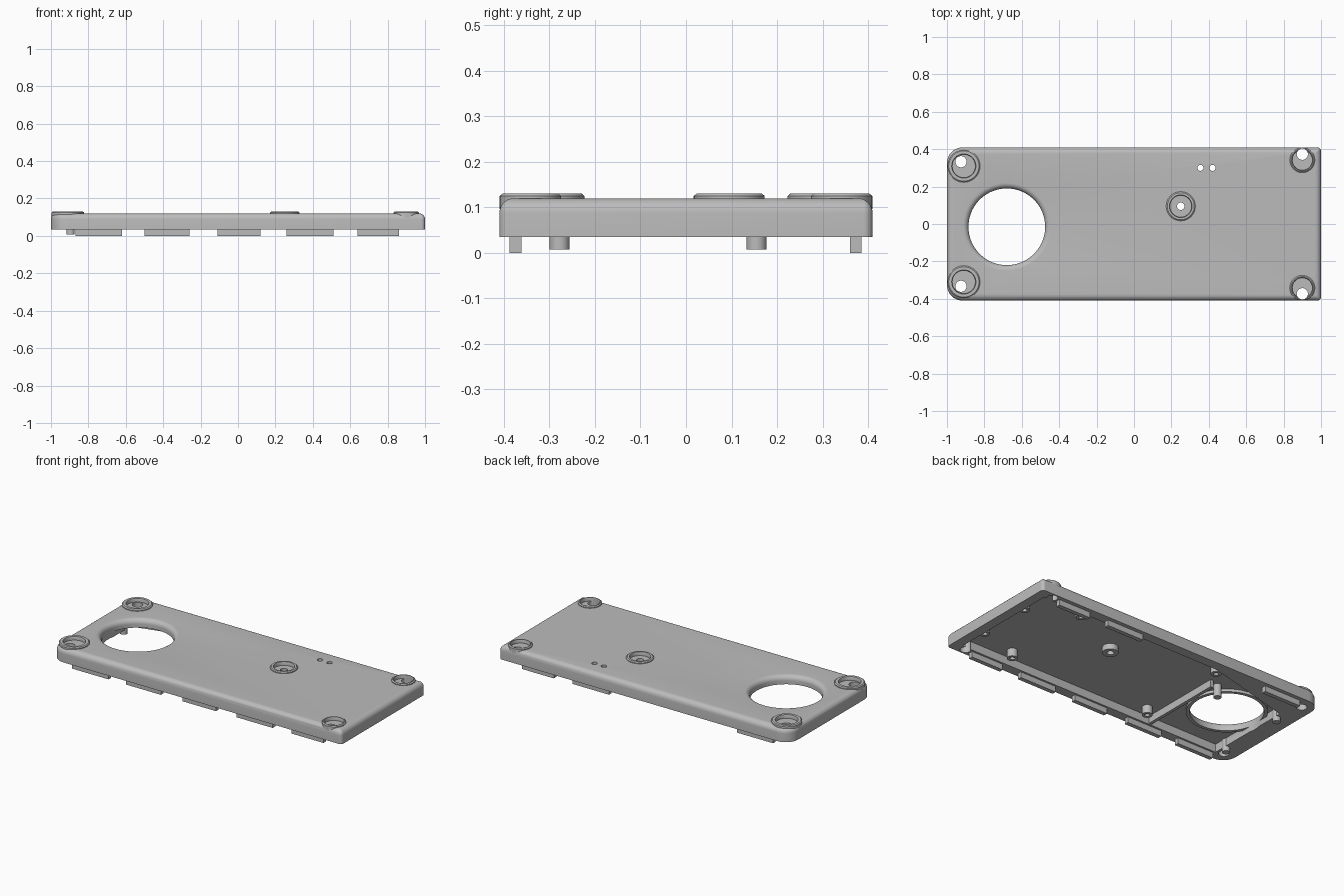
import bpy, bmesh, math

if "Cube" in bpy.data.objects:
    bpy.data.objects.remove(bpy.data.objects["Cube"])

grey = bpy.data.materials.new("case grey")
grey.use_nodes = True
grey.diffuse_color = (0.5, 0.5, 0.5, 1)
grey.node_tree.nodes["Principled BSDF"].inputs["Base Color"].default_value = (0.5, 0.5, 0.5, 1)


def loft(name, rings):
    """Solid through a stack of equal-length vertex rings, capped at both ends."""
    bm = bmesh.new()
    loops = [[bm.verts.new(p) for p in ring] for ring in rings]
    n = len(loops[0])
    for a, b in zip(loops, loops[1:]):
        for i in range(n):
            j = (i + 1) % n
            bm.faces.new((a[i], a[j], b[j], b[i]))
    bm.faces.new(loops[0][::-1])
    bm.faces.new(loops[-1])
    bmesh.ops.recalc_face_normals(bm, faces=bm.faces)
    mesh = bpy.data.meshes.new(name)
    bm.to_mesh(mesh)
    bm.free()
    mesh.materials.append(grey)
    obj = bpy.data.objects.new(name, mesh)
    bpy.context.collection.objects.link(obj)
    return obj


def turned(name, x, y, profile, n=48):
    """Round solid from (radius, height) pairs."""
    return loft(name, [[(x + r * math.cos(math.tau * i / n), y + r * math.sin(math.tau * i / n), z)
                        for i in range(n)] for r, z in profile])


def prism(name, points, z0, z1):
    return loft(name, [[(x, y, z) for x, y in points] for z in (z0, z1)])


def box(name, x0, x1, y0, y1, z0, z1):
    return prism(name, [(x0, y0), (x1, y0), (x1, y1), (x0, y1)], z0, z1)


def combine(target, tool, operation="DIFFERENCE"):
    """Apply a boolean and discard the tool."""
    mod = target.modifiers.new("cut", "BOOLEAN")
    mod.object, mod.operation, mod.solver = tool, operation, "EXACT"
    bpy.context.view_layer.update()
    graph = bpy.context.evaluated_depsgraph_get()
    result = bpy.data.meshes.new_from_object(target.evaluated_get(graph))
    target.modifiers.clear()
    target.data = result
    bpy.data.objects.remove(tool)


def case_outline(inset, z):
    """Rounded rectangle with large corners on one end and tight ones on the other."""
    points = []
    for sx, sy, start in ((1, 1, 0), (-1, 1, 90), (-1, -1, 180), (1, -1, 270)):
        radius = max((0.02 if sx > 0 else 0.085) - inset, 0.003)
        cx, cy = sx * (1 - inset - radius), sy * (0.41 - inset - radius)
        for k in range(9):
            a = math.radians(start + k * 90 / 8)
            points.append((cx + radius * math.cos(a), cy + radius * math.sin(a), z))
    return points


BOTTOM, TOP, CEILING, EDGE = 0.035, 0.12, 0.085, 0.032

# Case body with rounded top edge
rings = [case_outline(0, BOTTOM)]
for k in range(8):
    a = math.radians(k * 90 / 7)
    rings.append(case_outline(EDGE * (1 - math.cos(a)), TOP - EDGE * (1 - math.sin(a))))
body = loft("case_back", rings)

# Open underside
cavity = [(0.94, -0.35), (0.94, 0.35), (-0.3, 0.35), (-0.88, 0.2), (-0.88, -0.35)]
combine(body, prism("cavity", cavity, 0, CEILING))

# Raised screw bosses: centre, radius, recess radius, screw hole position and radius
bosses = [(0.25, 0.095, 0.078, 0.058, 0.25, 0.095, 0.02)]
for s in (1, -1):
    bosses.append((-0.91, s * 0.31, 0.087, 0.062, -0.925, s * 0.333, 0.03))
    bosses.append((0.9, s * 0.342, 0.0675, 0.054, 0.9, s * 0.373, 0.03))
for x, y, r, *rest in bosses:
    combine(body, turned("boss", x, y, [(r, 0.096), (r, 0.125), (r - 0.006, 0.13)]), "UNION")

# Tube below the middle boss
combine(body, turned("tube", 0.25, 0.095, [(0.045, 0.05), (0.045, 0.095)]), "UNION")

for x, y, r, recess, hx, hy, hr in bosses:
    combine(body, turned("recess", x, y, [(recess, 0.108), (recess, 0.122), (recess + 0.006, 0.14)]))
    combine(body, turned("screw_hole", hx, hy, [(hr, 0), (hr, 0.2)], 32))

# Camera-sized opening with a softly rolled rim
HX, HY, HR, ROLL = -0.68, -0.015, 0.205, 0.03
combine(body, turned("collar", HX, HY, [(HR + 0.02, 0.068), (HR + 0.02, 0.09)], 96), "UNION")
profile = [(HR, 0), (HR, TOP - ROLL)]
for k in range(1, 8):
    a = math.radians(k * 90 / 7)
    profile.append((HR + ROLL * (1 - math.cos(a)), TOP - ROLL * (1 - math.sin(a))))
profile.append((HR + ROLL, 0.15))
combine(body, turned("opening", HX, HY, profile, 96))

# Two pin holes
for x in (0.355, 0.42):
    combine(body, turned("pin_hole", x, 0.3, [(0.016, 0), (0.016, 0.2)], 24))

# Dividing rib inside the shell
box("inner_rib", -0.42, -0.4, -0.352, 0.18, 0.04, CEILING + 0.005)

# Locating tabs along the two long sides
for x0, x1 in ((-0.87, -0.62), (-0.5, -0.26), (-0.11, 0.12), (0.26, 0.51), (0.64, 0.86)):
    box("front_tab", x0, x1, -0.388, -0.362, 0, 0.04)
for x0, x1 in ((-0.87, -0.62), (0.26, 0.51), (0.64, 0.86)):
    box("back_tab", x0, x1, 0.36, 0.386, 0, 0.04)

# Long support posts
for x, y in ((-0.47, 0.155), (-0.895, 0.155), (-0.895, -0.278)):
    turned("support_post", x, y, [(0.022, 0.007), (0.022, 0.09)], 32)

# Hollow screw standoffs
for x, y in ((0.64, 0.31), (0.64, -0.28), (-0.33, 0.31), (-0.33, -0.28), (0.93, 0.17), (0.93, -0.17)):
    standoff = turned("standoff", x, y, [(0.03, 0.036), (0.03, 0.09)], 32)
    combine(standoff, turned("bore", x, y, [(0.014, 0), (0.014, 0.075)], 24))

# Smooth rounded surfaces, crisp edges
for obj in bpy.context.scene.objects:
    obj.select_set(obj.type == "MESH")
bpy.context.view_layer.objects.active = body
bpy.ops.object.shade_smooth_by_angle(angle=math.radians(30))
